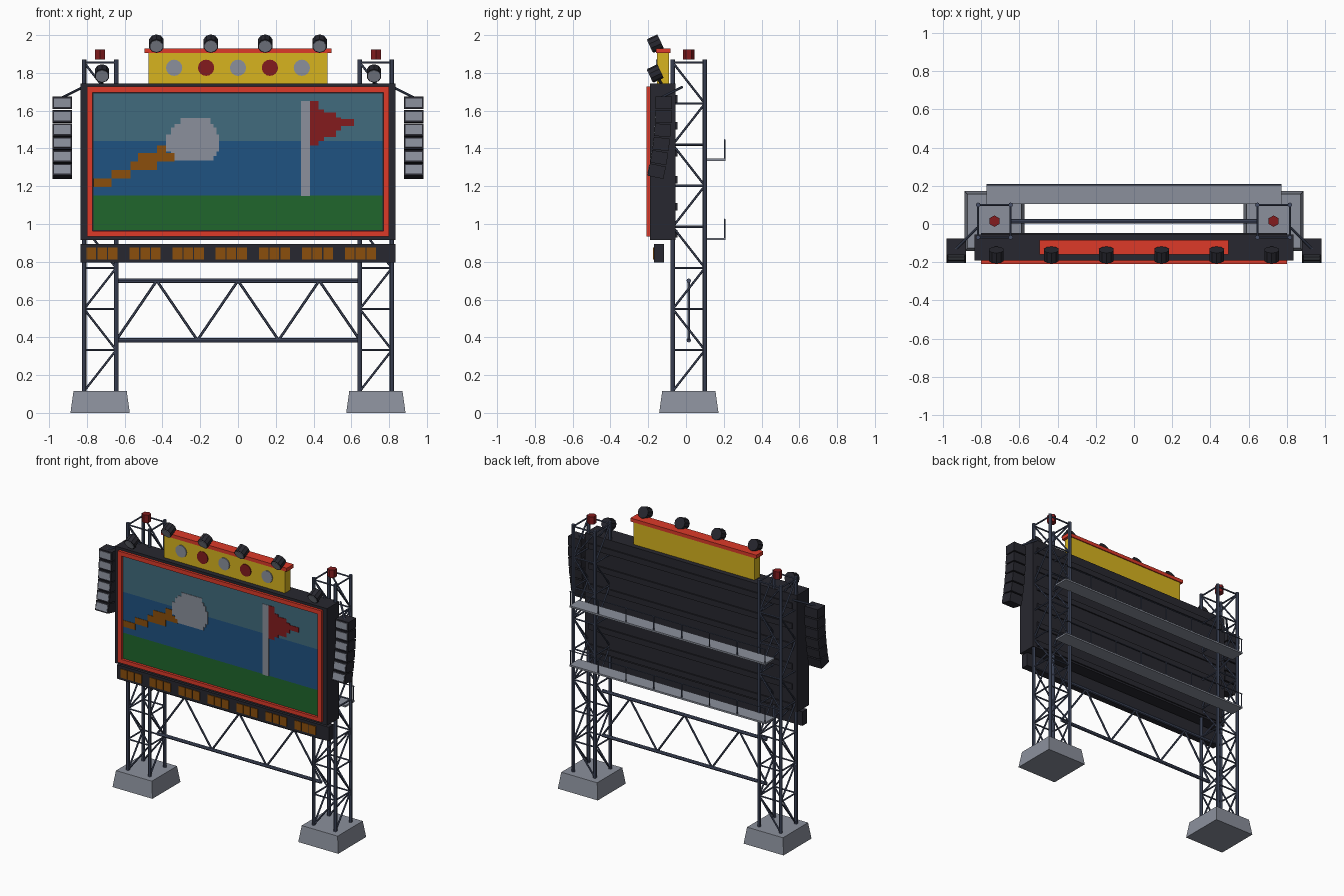
import bpy, bmesh, math
from mathutils import Matrix, Vector

cube = bpy.data.objects.get("Cube")
if cube:
    bpy.data.objects.remove(cube, do_unlink=True)


def material(name, r, g, b):
    lin = [(c / 255) ** 2.2 for c in (r, g, b)] + [1]
    m = bpy.data.materials.new(name)
    m.use_nodes = True
    m.diffuse_color = lin
    m.node_tree.nodes["Principled BSDF"].inputs["Base Color"].default_value = lin
    return m


steel = material("steel", 74, 82, 104)
grey = material("pale grey", 138, 143, 155)
charcoal = material("charcoal", 44, 44, 51)
red = material("bright red", 220, 60, 45)
yellow = material("yellow", 214, 178, 36)
crimson = material("dark red", 130, 33, 35)
teal = material("teal", 67, 106, 124)
blue = material("blue", 36, 83, 128)
green = material("green", 37, 102, 48)
amber = material("amber", 138, 80, 20)


class Part:
    """Collects primitives into one named mesh object."""

    def __init__(self, name, *mats):
        self.name, self.mats, self.bm = name, mats, bmesh.new()

    def paint(self, verts, mat):
        for f in {f for v in verts for f in v.link_faces}:
            f.material_index = self.mats.index(mat)

    def box(self, x, y, z, mat=None, turn=Matrix()):
        mid = Vector([(a + b) / 2 for a, b in (x, y, z)])
        size = [abs(b - a) for a, b in (x, y, z)]
        mtx = turn @ Matrix.Translation(mid) @ Matrix.Diagonal((*size, 1))
        v = bmesh.ops.create_cube(self.bm, size=1, matrix=mtx)["verts"]
        self.paint(v, mat or self.mats[0])

    def rod(self, a, b, r, mat=None, sides=8, r2=None):
        a, b = Vector(a), Vector(b)
        d = b - a
        mtx = Matrix.Translation((a + b) / 2) @ d.to_track_quat("Z", "Y").to_matrix().to_4x4()
        v = bmesh.ops.create_cone(self.bm, cap_ends=True, segments=sides, radius1=r,
                                  radius2=r2 or r, depth=d.length, matrix=mtx)["verts"]
        self.paint(v, mat or self.mats[0])

    def done(self):
        me = bpy.data.meshes.new(self.name)
        for m in self.mats:
            me.materials.append(m)
        self.bm.to_mesh(me)
        self.bm.free()
        ob = bpy.data.objects.new(self.name, me)
        bpy.context.collection.objects.link(ob)


SIDES = (("left", 1), ("right", -1))
CX, CY, HALF = 0.73, 0.015, 0.085
BASE, BAY = 0.115, 0.2175


def spotlight(name, x, z):
    p = Part(name, charcoal, grey)
    aim = Vector((0, -math.cos(0.44), -math.sin(0.44)))
    c = Vector((x, -0.162, z))
    p.rod(c - aim * 0.03, c + aim * 0.03, 0.04, sides=10)
    p.rod(c + aim * 0.03, c + aim * 0.033, 0.034, grey, sides=10)
    p.rod(c, (x, -0.13, z - 0.055), 0.008)
    p.done()


for side, s in SIDES:
    # Concrete footing
    p = Part(side + "_footing", grey)
    p.box((s * CX - 0.157, s * CX + 0.157), (CY - 0.157, CY + 0.157), (0, BASE))
    for v in p.bm.verts:
        if v.co.z > 0.05:
            v.co.x += 0.016 * (1 if v.co.x < s * CX else -1)
            v.co.y += 0.016 * (1 if v.co.y < CY else -1)
    p.done()

    # Lattice tower with zigzag bracing on four faces
    p = Part(side + "_tower", steel)
    ring = [(s * CX + i * HALF, CY + j * HALF) for i, j in ((-1, -1), (1, -1), (1, 1), (-1, 1))]
    for x, y in ring:
        p.rod((x, y, BASE - 0.01), (x, y, 1.87), 0.012)
    faces = ((0, 1), (3, 2), (0, 3), (1, 2))
    for k in range(8):
        z0, z1 = BASE + k * BAY, BASE + (k + 1) * BAY
        for i, j in faces:
            a, b = ring[i], ring[j]
            p.rod((*a, z1), (*b, z1), 0.006, sides=6)
            if k % 2:
                a, b = b, a
            p.rod((*a, z0), (*b, z1), 0.006, sides=6)
    p.done()

    # Warning beacon
    p = Part(side + "_beacon", crimson)
    p.rod((s * CX, CY, 1.87), (s * CX, CY, 1.925), 0.03, sides=6)
    p.done()

    # Curved speaker stack hung from a strut
    p = Part(side + "_speaker_stack", charcoal, grey)
    y, z, h = -0.118, 1.675, 0.066
    for k in range(6):
        tilt = Matrix.Rotation(-math.radians(2.4 * k), 4, "X")
        turn = Matrix.Translation((s * 0.93, y, z)) @ tilt
        p.box((-0.051, 0.051), (-0.043, 0.043), (-h, 0), turn=turn)
        p.box((-0.043, 0.043), (-0.046, -0.043), (0.01 - h, -0.01), grey, turn)
        step = tilt @ Vector((0, 0, -0.073))
        y, z = y + step.y, z + step.z
    p.done()
    p = Part(side + "_speaker_strut", steel)
    p.rod((s * 0.93, -0.13, 1.67), (s * 0.82, -0.02, 1.725), 0.007)
    p.done()
    spotlight(side + "_screen_lamp", s * 0.72, 1.797)

# Truss joining the towers
p = Part("cross_truss", steel)
span = CX - HALF
for z in (0.385, 0.7):
    p.rod((-span, CY, z), (span, CY, z), 0.012)
for k in range(6):
    zs = (0.385, 0.7) if k % 2 == 0 else (0.7, 0.385)
    xs = [-span + span * n / 3 for n in (k, k + 1)]
    p.rod((xs[0], CY, zs[0]), (xs[1], CY, zs[1]), 0.007, sides=6)
p.done()

# Screen cabinet with ribs across the back
p = Part("screen_cabinet", charcoal)
p.box((-0.833, 0.833), (-0.19, -0.055), (0.915, 1.745))
for k in range(6):
    z = 0.948 + k * 0.143
    p.box((-0.8, 0.8), (-0.06, -0.046), (z - 0.02, z + 0.02))
p.done()

# Raised red surround
p = Part("screen_frame", red)
for s in (-1, 1):
    p.box((s * 0.77, s * 0.8), (-0.208, -0.185), (0.935, 1.727))
for z in ((0.935, 0.963), (1.697, 1.727)):
    p.box((-0.77, 0.77), (-0.208, -0.185), z)
p.done()

# Screen bands: grass, water, sky
p = Part("screen_bands", green, blue, teal)
for z, m in (((0.967, 1.15), green), ((1.15, 1.44), blue), ((1.44, 1.692), teal)):
    p.box((-0.765, 0.765), (-0.196, -0.185), z, m)
p.done()


def pixel_art(name, mat, rects):
    p = Part(name, mat)
    for x0, x1, z0, z1 in rects:
        p.box((x0, x1), (-0.199, -0.195), (z0, z1))
    p.done()


# Blocky picture on the screen
pixel_art("picture_trail", amber, (
    (-.765, -.67, 1.195, 1.24), (-.67, -.57, 1.24, 1.285), (-.57, -.43, 1.285, 1.33),
    (-.53, -.335, 1.33, 1.375), (-.43, -.38, 1.375, 1.415)))
pixel_art("picture_ball", grey, (
    (-.305, -.145, 1.335, 1.56), (-.335, -.13, 1.335, 1.53), (-.355, -.115, 1.36, 1.51),
    (-.38, -.1, 1.385, 1.475)))
pixel_art("picture_pole", grey, ((.333, .38, 1.147, 1.65),))
pixel_art("picture_flag", crimson, (
    (.38, .425, 1.415, 1.65), (.425, .455, 1.44, 1.605), (.455, .52, 1.46, 1.59),
    (.52, .545, 1.495, 1.565), (.545, .615, 1.52, 1.555)))

# Message strip with groups of lit cells
p = Part("message_strip", charcoal, amber)
p.box((-0.833, 0.833), (-0.17, -0.117), (0.795, 0.895))
for k in range(27):
    if k % 4 < 3:
        x = -0.802 + k * 0.057
        p.box((x, x + 0.051), (-0.174, -0.169), (0.813, 0.875), amber)
p.done()

# Header board with cap, discs and lamps
p = Part("header_board", yellow, red)
p.box((-0.475, 0.475), (-0.153, -0.09), (1.74, 1.905))
p.box((-0.495, 0.495), (-0.16, -0.083), (1.905, 1.93), red)
p.done()
p = Part("header_discs", grey, crimson)
for k in range(5):
    x = (k - 2) * 0.169
    p.rod((x, -0.15, 1.827), (x, -0.159, 1.827), 0.043, crimson if k % 2 else grey, sides=16)
p.done()
for k in range(4):
    spotlight("header_lamp_%d" % (k + 1), (k - 1.5) * 0.288, 1.955)

# Rear catwalks with railings
for name, z in (("lower_catwalk", 0.92), ("upper_catwalk", 1.34)):
    p = Part(name, grey, steel)
    p.box((-0.77, 0.77), (0.105, 0.21), (z - 0.006, z + 0.006))
    for k in range(8):
        x = -0.765 + k * 1.53 / 7
        p.rod((x, 0.205, z), (x, 0.205, z + 0.105), 0.004, steel, sides=6)
    p.rod((-0.77, 0.205, z + 0.105), (0.77, 0.205, z + 0.105), 0.004, steel, sides=6)
    p.done()
